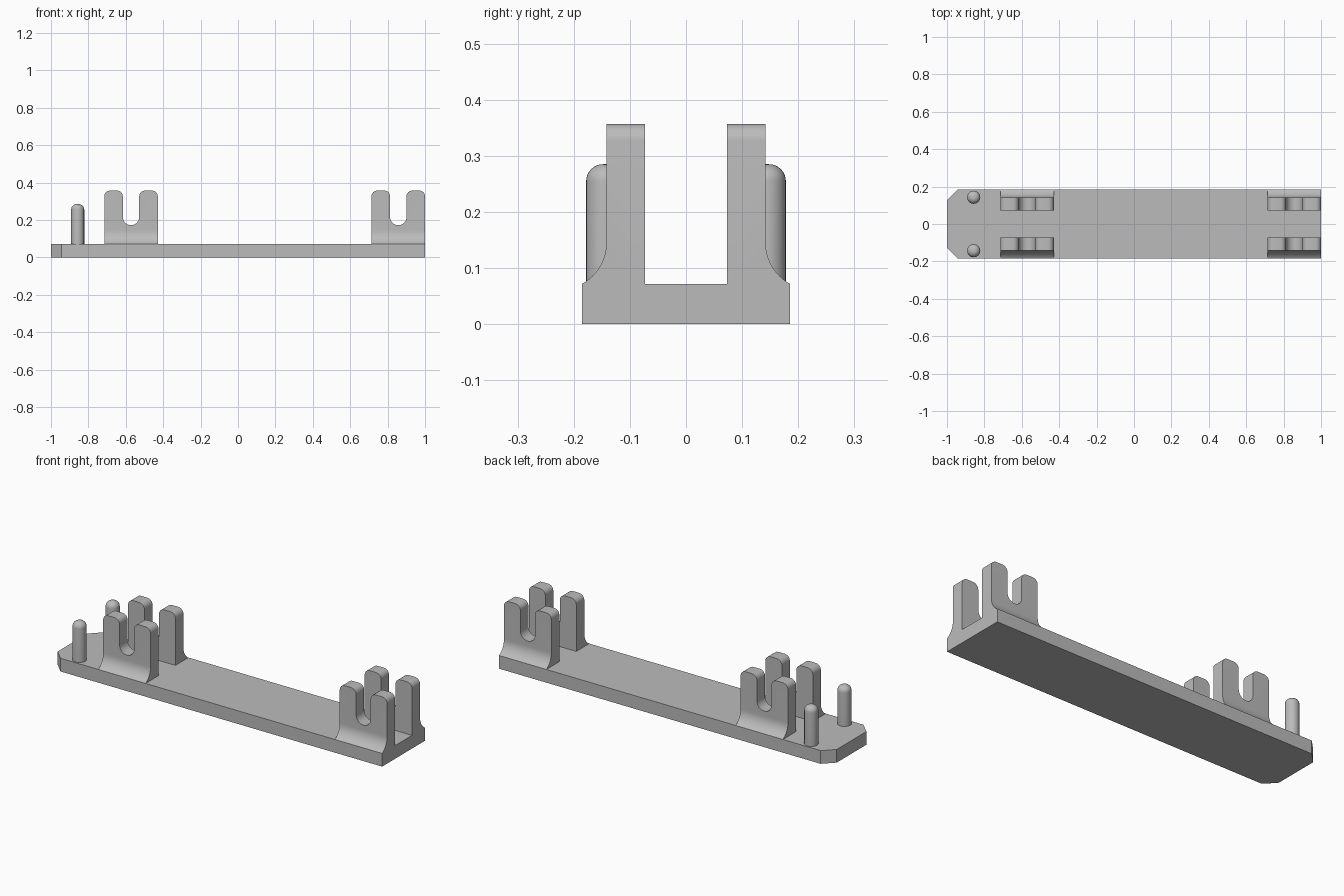
import bpy, bmesh
from math import cos, sin, pi, atan2, hypot, radians
from mathutils import Vector

if "Cube" in bpy.data.objects:
    bpy.data.objects.remove(bpy.data.objects["Cube"], do_unlink=True)

grey = bpy.data.materials.new("plain grey")
grey.use_nodes = True
grey.diffuse_color = (0.5, 0.5, 0.5, 1)
grey.node_tree.nodes["Principled BSDF"].inputs["Base Color"].default_value = (0.5, 0.5, 0.5, 1)

HALF_W, BASE_H = 0.185, 0.072
CLIP_IN, CLIP_OUT, CLIP_TOP = 0.073, 0.142, 0.357
CLIP_HALF, SLOT_R, SLOT_Z = 0.143, 0.044, 0.216


def arc(cx, cy, r, a0, a1, n=10):
    """Points on an arc, angles in radians."""
    return [(cx + r * cos(a0 + (a1 - a0) * i / n),
             cy + r * sin(a0 + (a1 - a0) * i / n)) for i in range(n + 1)]


def prism(name, points, place, sweep):
    """Extrude a flat profile; place maps its 2D points into space."""
    bm = bmesh.new()
    face = bm.faces.new([bm.verts.new(place(*p)) for p in points])
    ext = bmesh.ops.extrude_face_region(bm, geom=[face])
    moved = [g for g in ext["geom"] if isinstance(g, bmesh.types.BMVert)]
    bmesh.ops.translate(bm, verts=moved, vec=Vector(sweep))
    bmesh.ops.recalc_face_normals(bm, faces=bm.faces)
    return finish(name, bm)


def finish(name, bm):
    mesh = bpy.data.meshes.new(name)
    bm.to_mesh(mesh)
    bm.free()
    mesh.materials.append(grey)
    obj = bpy.data.objects.new(name, mesh)
    bpy.context.collection.objects.link(obj)
    return obj


def select(obj):
    bpy.ops.object.select_all(action="DESELECT")
    obj.select_set(True)
    bpy.context.view_layer.objects.active = obj


def smooth(obj):
    select(obj)
    bpy.ops.object.shade_smooth_by_angle(angle=radians(25))


# Base plate with two clipped corners
cut = 0.057
prism("base_plate",
      [(1, -HALF_W), (1, HALF_W), (-1 + cut, HALF_W), (-1, HALF_W - cut),
       (-1, cut - HALF_W), (-1 + cut, -HALF_W)],
      lambda x, y: (x, y, 0), (0, 0, BASE_H))


def clip(name, cx, side):
    """U-slotted upright: front outline intersected with a flared side section."""
    r, w = 0.03, CLIP_HALF
    outline = [(-w, 0.05), (w, 0.05)]
    outline += arc(w - r, CLIP_TOP - r, r, 0, pi / 2, 6)
    outline += arc(SLOT_R + r, CLIP_TOP - r, r, pi / 2, pi, 6)
    outline += arc(0, SLOT_Z, SLOT_R, 0, -pi, 16)
    outline += arc(-SLOT_R - r, CLIP_TOP - r, r, 0, pi / 2, 6)
    outline += arc(r - w, CLIP_TOP - r, r, pi / 2, pi, 6)
    body = prism(name, outline, lambda x, z: (cx + x, side * 0.04, z), (0, side * 0.2, 0))

    # Section with a concave flare at the outer foot
    dy, dz = HALF_W - CLIP_OUT, 0.145 - BASE_H
    fr = (dy * dy + dz * dz) / (2 * dy)
    flare = arc(CLIP_OUT + fr, BASE_H + dz, fr, pi, pi + atan2(dz, fr - dy), 12)
    section = [(CLIP_IN, BASE_H), (CLIP_IN, 0.45), (CLIP_OUT, 0.45)] + flare
    helper = prism("section_helper", section,
                   lambda y, z: (cx - 0.2, side * y, z), (0.4, 0, 0))
    helper.hide_render = True
    mod = body.modifiers.new("section", "BOOLEAN")
    mod.operation, mod.solver, mod.object = "INTERSECT", "EXACT", helper
    select(body)
    bpy.ops.object.modifier_apply(modifier=mod.name)
    bpy.data.objects.remove(helper, do_unlink=True)
    smooth(body)


def pin(name, side):
    """Locating pin with a domed top."""
    r, dome, top, n = 0.035, 0.03, 0.285, 32
    profile = [(r, BASE_H - 0.01)] + arc(r - dome, top - dome, dome, 0, pi / 2, 8)
    bm = bmesh.new()
    rings = [[bm.verts.new((-0.857 + q * cos(2 * pi * i / n),
                            side * 0.143 + q * sin(2 * pi * i / n), z))
              for i in range(n)] for q, z in profile]
    for a, b in zip(rings, rings[1:]):
        for i in range(n):
            j = (i + 1) % n
            bm.faces.new((a[i], a[j], b[j], b[i]))
    bm.faces.new(rings[-1])
    bm.faces.new(rings[0][::-1])
    smooth(finish(name, bm))


# Clips and pins, mirrored front to back
for side, label in ((-1, "front"), (1, "back")):
    clip(label + "_right_clip", -0.572, side)
    clip(label + "_left_clip", 1 - CLIP_HALF, side)
    pin(label + "_pin", side)
